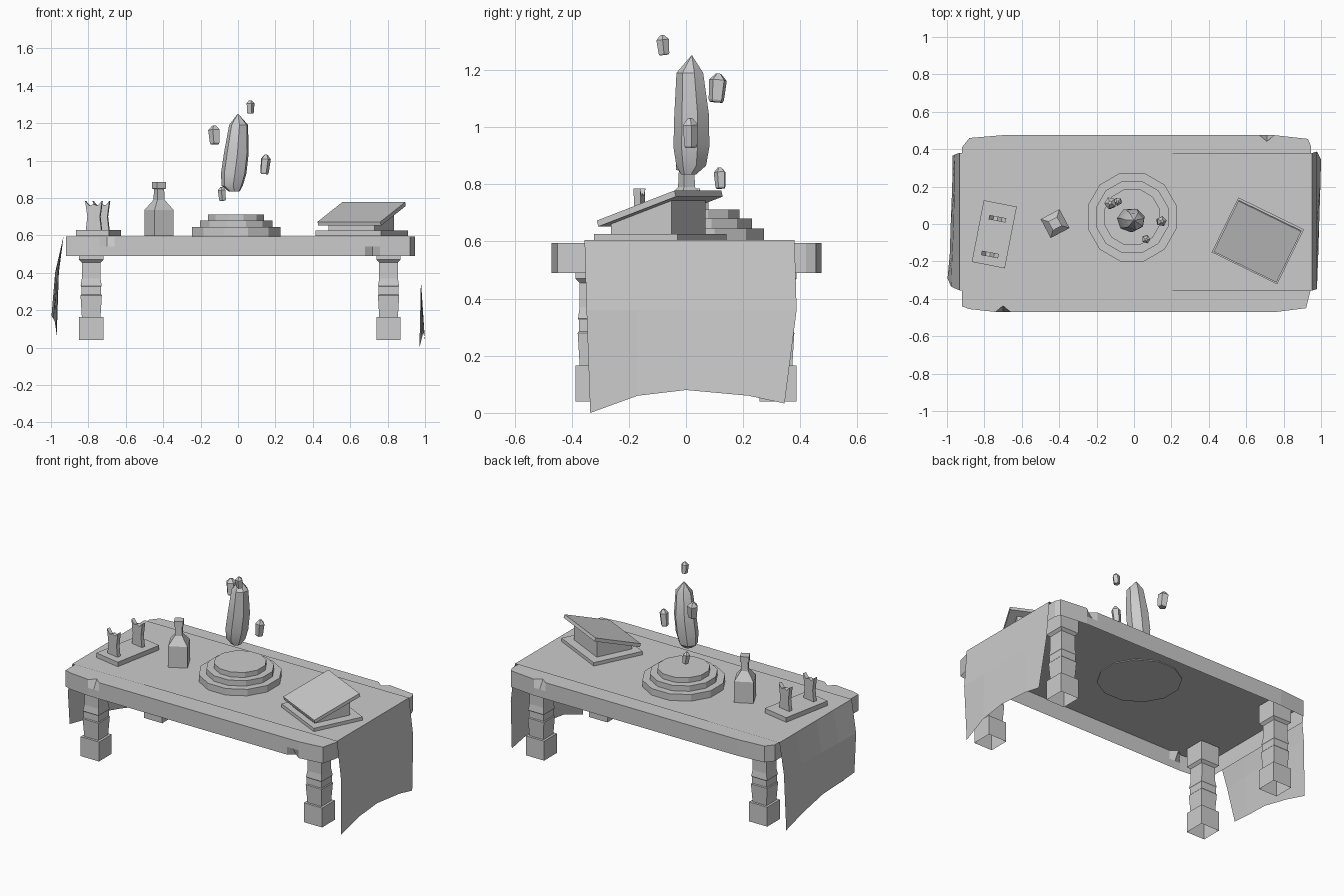
import bpy, bmesh, math
from math import sin, cos, pi, radians

if "Cube" in bpy.data.objects:
    bpy.data.objects.remove(bpy.data.objects["Cube"])


def loft(name, rings, loc=(0, 0, 0), rot=0, bottom=True, top=True, closed=True):
    """Skin a list of equal-length point rings into one mesh object."""
    bm = bmesh.new()
    vs = [[bm.verts.new(p) for p in r] for r in rings]
    n = len(rings[0])
    for a, b in zip(vs, vs[1:]):
        for i in range(n if closed else n - 1):
            j = (i + 1) % n
            bm.faces.new((a[i], a[j], b[j], b[i]))
    if closed and bottom:
        bm.faces.new(vs[0][::-1])
    if closed and top:
        bm.faces.new(vs[-1])
    bmesh.ops.recalc_face_normals(bm, faces=bm.faces)
    me = bpy.data.meshes.new(name)
    bm.to_mesh(me)
    bm.free()
    ob = bpy.data.objects.new(name, me)
    bpy.context.collection.objects.link(ob)
    ob.location = loc
    ob.rotation_euler = (0, 0, radians(rot))
    return ob


def rect(hx, hy, z):
    return [(-hx, -hy, z), (hx, -hy, z), (hx, hy, z), (-hx, hy, z)]


def ngon(n, r, z, cx=0, cy=0, sy=1, a0=0):
    return [(cx + r * cos(a0 + 2 * pi * i / n), cy + sy * r * sin(a0 + 2 * pi * i / n), z)
            for i in range(n)]


def extrude_x(name, prof, hx, **kw):
    """Extrude a (y, z) profile along local x."""
    return loft(name, [[(x, y, z) for y, z in prof] for x in (-hx, hx)], **kw)


# Table top: open-bottomed slab; third value is +1 for a top chip, -1 for a bottom chip
outline = [(-.92, -.44, 0), (-.88, -.455, 0), (-.74, -.47, 0), (-.70, -.47, 1), (-.66, -.47, 0),
           (.68, -.47, 0), (.72, -.47, -1), (.76, -.47, 0), (.92, -.45, 0), (.945, -.35, 0),
           (.945, .42, 0), (.93, .455, 0), (.75, .475, 0), (.71, .475, 1), (.67, .475, 0),
           (-.70, .475, 0), (-.88, .46, 0), (-.92, .41, 0)]


def slab_ring(z, kind):
    return [(x, y * (.93 if kind and c == kind else 1), z) for x, y, c in outline]


loft("table_top", [slab_ring(.49, -1), slab_ring(.54, 0), slab_ring(.595, 1)], bottom=False)

# Legs: square stepped posts, open underneath
leg = [(.065, .04), (.065, .165), (.05, .165), (.057, .28), (.053, .285), (.053, .325),
       (.056, .33), (.05, .37), (.05, .455), (.065, .47), (.065, .59)]
for sx, x in (("left", -.785), ("right", .805)):
    for sy, y in (("front", -.322), ("back", .322)):
        loft(f"{sy}_{sx}_leg", [rect(h, h, z) for h, z in leg], (x, y, 0), bottom=False)

# Cloth runner draped over both ends
ys = (-.355, -.17, 0, .2, .38)
cloth = [
    [(-.997, -.29, .17), (-.985, -.16, .15), (-.98, 0, .14), (-.972, .2, .09), (-.97, .365, .04)],
    [(x, y, .4) for x, y in zip((-.978, -.972, -.965, -.96, -.958), (-.335, -.17, 0, .2, .372))],
    [(-.932, y, .6) for y in ys],
    [(.953, y, .605) for y in ys],
    [(.978, y, .36) for y in (-.348, -.17, 0, .2, .387)],
    [(.97, -.335, 0), (.985, -.17, .06), (.99, 0, .08), (.997, .22, .06), (1, .345, .033)],
]
loft("cloth_runner", cloth, closed=False)

# Three-tier round pedestal
tiers = [(.245, .59), (.245, .645), (.2, .645), (.2, .68), (.155, .68), (.155, .712)]
loft("round_pedestal", [ngon(12, r, z, a0=pi / 12) for r, z in tiers], (-.01, .037, 0))

# Large floating crystal
gem = [(.03, .835, -.02, .01), (.058, .865, -.03, .02), (.07, .93, -.022, .021),
       (.068, 1.04, -.008, .022), (.052, 1.19, .004, .015), (.002, 1.25, 0, .02)]
big = loft("floating_crystal", [ngon(7, r, z, cx, cy, .93, .3) for r, z, cx, cy in gem])
bpy.context.view_layer.objects.active = big
big.select_set(True)
bpy.ops.object.shade_smooth_by_angle(angle=radians(35))
big.select_set(False)

# Small floating shards
shards = [(.065, -.08, 1.287, .023, .035), (-.125, .11, 1.137, .033, .05),
          (.145, .015, .98, .028, .052), (-.085, .12, .822, .022, .037)]
for i, (x, y, z, r, h) in enumerate(shards):
    s = loft(f"crystal_shard_{i + 1}",
             [ngon(5, r * .7, -h), ngon(5, r * .85, -h * .85), ngon(5, r, h * .55),
              ngon(5, r * .3, h)], (x, y, z), 40 * i)
    s.rotation_euler.x = radians((-1) ** i * 6)

# Square bottle with stopper
bottle = [(.057, .597), (.057, .737), (.022, .79), (.02, .848), (.027, .85), (.027, .885)]
loft("bottle", [rect(h, h, z) for h, z in bottle], (-.422, .002, 0), 28)

# Tray with two forked holders
tray_c, tray_rot = (-.747, -.055, 0), -11
loft("tray", [rect(.09, .168, .597), rect(.09, .168, .63)], tray_c, tray_rot)
fork = [(-.042, .63), (.042, .63), (.034, .70), (.046, .785), (.022, .758), (0, .768),
        (-.022, .758), (-.046, .785), (-.034, .70)]
for nm, x, y in (("front", -.77, -.163), ("back", -.73, .028)):
    loft(f"{nm}_forked_holder", [[(px, d, z) for px, z in fork] for d in (-.012, .012)],
         (x, y, 0), tray_rot)

# Slanted reading stand: base plate, wedge body, tilted board
c, r = (.662, -.09, 0), -26
loft("stand_base", [rect(.195, .163, .597), rect(.195, .163, .626)], c, r)
extrude_x("stand_wedge", [(-.125, .625), (.11, .625), (.11, .752), (-.125, .664)], .137, loc=c, rot=r)
extrude_x("stand_board", [(-.15, .652), (.152, .757), (.146, .778), (-.156, .673)], .187, loc=c, rot=r)
